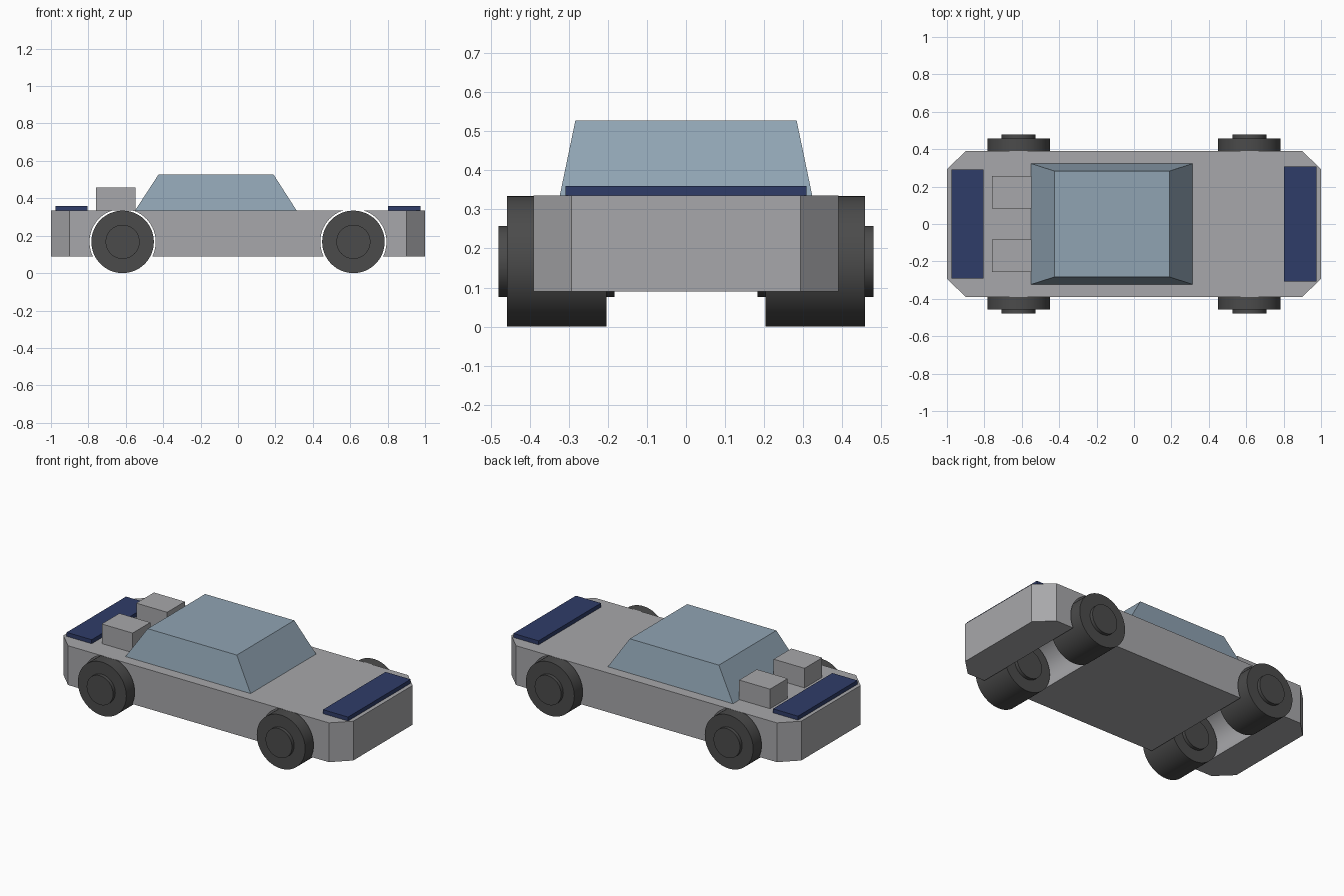
import bpy, bmesh, math
from mathutils import Vector

cube = bpy.data.objects.get("Cube")
if cube:
    bpy.data.objects.remove(cube, do_unlink=True)


def material(name, colour):
    m = bpy.data.materials.new(name)
    m.use_nodes = True
    m.diffuse_color = (*colour, 1)
    m.node_tree.nodes["Principled BSDF"].inputs["Base Color"].default_value = (*colour, 1)
    return m


grey = material("body grey", (0.39, 0.39, 0.405))
glass = material("cabin blue grey", (0.28, 0.37, 0.45))
navy = material("panel navy", (0.028, 0.045, 0.14))
rubber = material("tyre charcoal", (0.07, 0.07, 0.07))


def finish(name, bm, mat, smooth=False):
    bmesh.ops.recalc_face_normals(bm, faces=bm.faces[:])
    mesh = bpy.data.meshes.new(name)
    bm.to_mesh(mesh)
    bm.free()
    mesh.materials.append(mat)
    obj = bpy.data.objects.new(name, mesh)
    bpy.context.collection.objects.link(obj)
    if smooth:
        bpy.ops.object.select_all(action='DESELECT')
        obj.select_set(True)
        bpy.context.view_layer.objects.active = obj
        bpy.ops.object.shade_smooth_by_angle(angle=math.radians(30))
    return obj


def box(name, low, high, mat, top=None):
    """Box between two corners; top gives (x0, x1, half width) of a tapered roof."""
    bm = bmesh.new()
    bmesh.ops.create_cube(bm, size=1)
    for v in bm.verts:
        roof = top and v.co.z > 0
        v.co = Vector(h if c > 0 else l for c, l, h in zip(v.co, low, high))
        if roof:
            v.co.x = top[0] if v.co.x == Vector(low).x else top[1]
            v.co.y = math.copysign(top[2], v.co.y)
    return finish(name, bm, mat)


AXLE_X, AXLE_Z, WHEEL_R, ARCH_R = 0.617, 0.167, 0.167, 0.177
FLOOR, DECK, HALF_W = 0.09, 0.335, 0.39

# Body: side profile with wheel arches, extruded across, then tapered ends
start = math.asin((FLOOR - AXLE_Z) / ARCH_R)
outline = [(-0.9, DECK), (-0.9, FLOOR)]
for cx in (-AXLE_X, AXLE_X):
    for i in range(41):
        a = math.pi - start - (math.pi - 2 * start) * i / 40
        outline.append((cx + ARCH_R * math.cos(a),
                        min(AXLE_Z + ARCH_R * math.sin(a), DECK - 0.001)))
outline += [(0.9, FLOOR), (0.9, DECK)]
bm = bmesh.new()
side = bm.faces.new([bm.verts.new((x, -HALF_W, z)) for x, z in outline])
ext = bmesh.ops.extrude_face_region(bm, geom=[side])["geom"]
bmesh.ops.translate(bm, vec=(0, 2 * HALF_W, 0),
                    verts=[g for g in ext if isinstance(g, bmesh.types.BMVert)])
for sign in (-1, 1):
    end = [f for f in bm.faces if all(abs(v.co.x - sign * 0.9) < 1e-4 for v in f.verts)]
    ext = bmesh.ops.extrude_face_region(bm, geom=end)["geom"]
    for v in (g for g in ext if isinstance(g, bmesh.types.BMVert)):
        v.co.x = sign
        v.co.y *= 0.75
    # Drop the inner face if the extrusion left it behind
    bmesh.ops.delete(bm, geom=[f for f in end if f.is_valid], context='FACES_ONLY')
finish("body", bm, grey, smooth=True)

# Cabin
box("cabin", (-0.55, -0.323, DECK), (0.313, 0.323, 0.527), glass, top=(-0.425, 0.19, 0.283))

# Flat end panels
box("rear_panel", (-0.977, -0.292, DECK), (-0.805, 0.292, 0.36), navy)
box("nose_panel", (0.802, -0.308, DECK), (0.975, 0.308, 0.36), navy)

# Paired deck boxes behind the cabin
for label, y in (("left", 0.17), ("right", -0.17)):
    box("deck_box_" + label, (-0.76, y - 0.087, DECK), (-0.547, y + 0.087, 0.457), grey)


# Wheels, each with a hub that stands out on both sides
def disc(name, x, y, radius, width):
    bm = bmesh.new()
    bmesh.ops.create_cone(bm, cap_ends=True, segments=64, radius1=radius,
                          radius2=radius, depth=width)
    for v in bm.verts:
        v.co = (x + v.co.x, y + v.co.z, AXLE_Z + v.co.y)
    finish(name, bm, rubber, smooth=True)


for end_name, x in (("nose", AXLE_X), ("rear", -AXLE_X)):
    for side_name, sign in (("left", 1), ("right", -1)):
        disc(f"{end_name}_wheel_{side_name}", x, sign * 0.331, WHEEL_R, 0.254)
        disc(f"{end_name}_hub_{side_name}", x, sign * 0.331, 0.091, 0.297)
